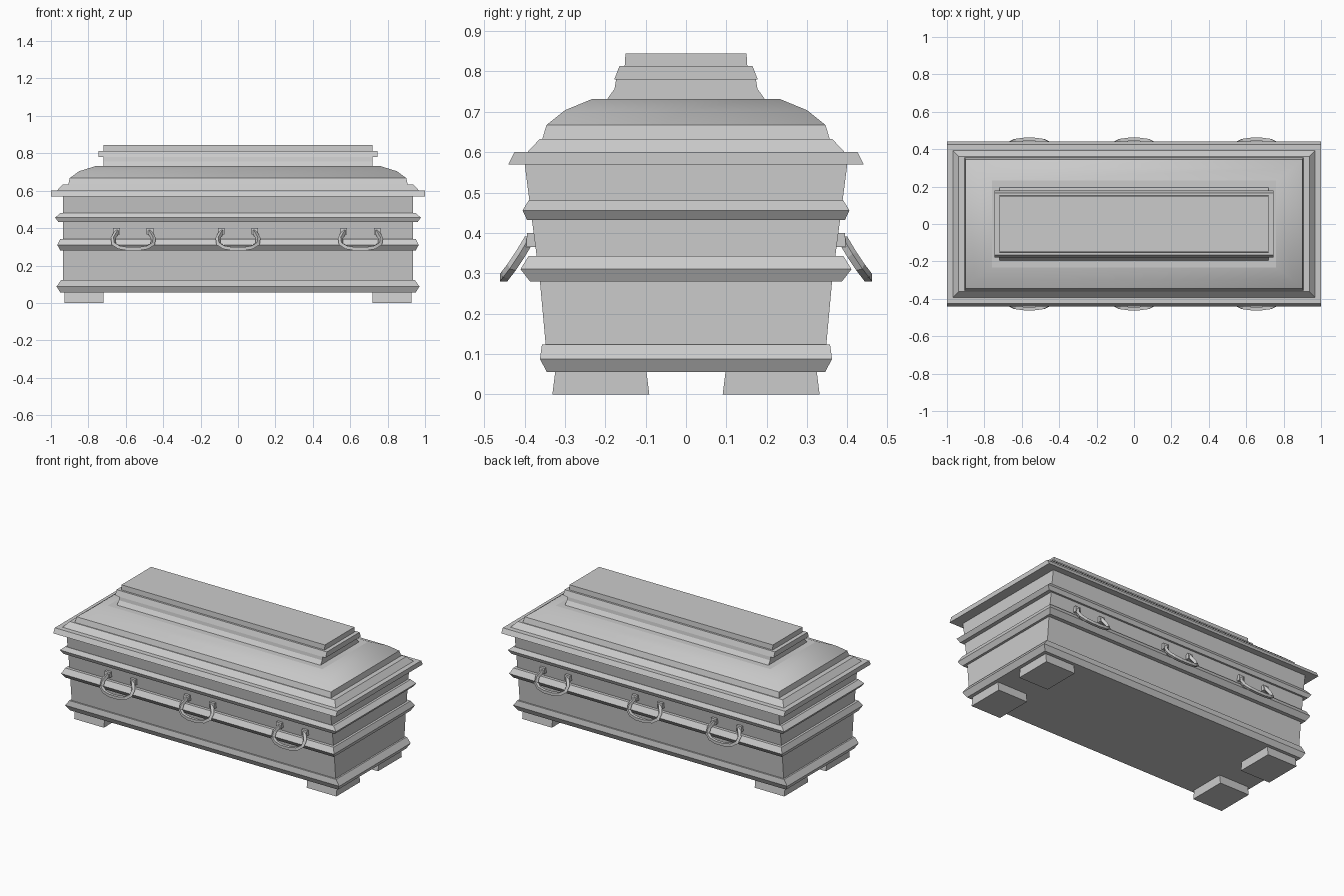
import bpy, bmesh, math

cube = bpy.data.objects.get("Cube")
if cube:
    bpy.data.objects.remove(cube, do_unlink=True)

grey = bpy.data.materials.new("grey")
grey.use_nodes = True
COLOUR = (0.6, 0.6, 0.6, 1)
grey.diffuse_color = COLOUR
grey.node_tree.nodes["Principled BSDF"].inputs["Base Color"].default_value = COLOUR


def finish(name, bm):
    bmesh.ops.recalc_face_normals(bm, faces=bm.faces)
    mesh = bpy.data.meshes.new(name)
    bm.to_mesh(mesh)
    bm.free()
    mesh.materials.append(grey)
    ob = bpy.data.objects.new(name, mesh)
    bpy.context.collection.objects.link(ob)
    return ob


def stack(name, rings, centre=(0, 0)):
    """Closed solid through rectangles given as (half length, half width, z)."""
    bm = bmesh.new()
    loops = []
    for hx, hy, z in rings:
        loops.append([bm.verts.new((centre[0] + sx * hx, centre[1] + sy * hy, z))
                      for sx, sy in ((-1, -1), (1, -1), (1, 1), (-1, 1))])
    for low, high in zip(loops, loops[1:]):
        for i in range(4):
            j = (i + 1) % 4
            bm.faces.new((low[i], low[j], high[j], high[i]))
    bm.faces.new(loops[0])
    bm.faces.new(loops[-1])
    return finish(name, bm)


# Tapered chest and its three mouldings
stack("chest", [(.935, .342, .06), (.935, .362, .28), (.935, .4, .572)])
stack("base_moulding", [(.95, .345, .055), (.97, .362, .088), (.945, .357, .123)])
stack("middle_moulding", [(.95, .387, .28), (.966, .41, .31), (.95, .39, .343)])
stack("upper_moulding", [(.96, .394, .432), (.978, .405, .456), (.95, .39, .48)])

# Lid: projecting rim, stepped border and smooth dome
stack("lid_rim", [(1, .44, .57), (1, .425, .6)])
stack("lid_border", [(.97, .395, .598), (.938, .362, .633)])
stack("lid_step", [(.907, .356, .633), (.9, .346, .667)])
dome = stack("lid_dome", [(.9, .346, .667), (.85, .3, .704), (.76, .232, .732)])
# The level top and bottom of the dome belong to separate plain parts
bm = bmesh.new()
bm.from_mesh(dome.data)
level = [f for f in bm.faces if abs(f.normal.z) > .99]
bmesh.ops.delete(bm, geom=level, context='FACES_ONLY')
bm.to_mesh(dome.data)
bm.free()
bpy.context.view_layer.objects.active = dome
dome.select_set(True)
bpy.ops.object.shade_smooth_by_angle(angle=math.radians(60))
dome.select_set(False)
stack("dome_top", [(.75, .225, .72), (.76, .232, .732)])

# Raised cap on the lid
stack("cap_base", [(.72, .195, .732), (.72, .177, .757), (.72, .173, .782)])
stack("cap_band", [(.745, .178, .78), (.745, .165, .813)])
stack("cap_top", [(.72, .152, .813), (.72, .15, .845)])

# Four block feet
for sx, side in ((-1, "right"), (1, "left")):
    for sy, end in ((-1, "front"), (1, "back")):
        stack(f"{end}_{side}_foot", [(.105, .12, 0), (.105, .113, .056)],
              (sx * .823, sy * .211))

# Swinging handles with their mounts, three on each long side
HALF_PATH = [(.085, .388, .385), (.108, .412, .345), (.104, .432, .315),
             (.075, .446, .297), (.03, .452, .289)]
PATH = HALF_PATH + [(-x, y, z) for x, y, z in reversed(HALF_PATH)]


def handle(name, cx, sy):
    curve = bpy.data.curves.new(name, 'CURVE')
    curve.dimensions = '3D'
    curve.bevel_depth = .013
    curve.bevel_resolution = 0
    curve.use_fill_caps = True
    spline = curve.splines.new('POLY')
    spline.use_smooth = False
    spline.points.add(len(PATH) - 1)
    for point, (x, y, z) in zip(spline.points, PATH):
        point.co = (cx + x, sy * y, z, 1)
        point.tilt = math.pi / 4
    curve.materials.append(grey)
    bpy.context.collection.objects.link(bpy.data.objects.new(name, curve))
    for sx in (-1, 1):
        stack(f"{name}_mount_{'right' if sx < 0 else 'left'}",
              [(.018, .014, .365), (.018, .012, .4)], (cx + sx * .09, sy * .382))


for sy, side in ((-1, "front"), (1, "back")):
    for cx, place in ((-.56, "right"), (0, "middle"), (.655, "left")):
        handle(f"{side}_{place}_handle", cx, sy)
